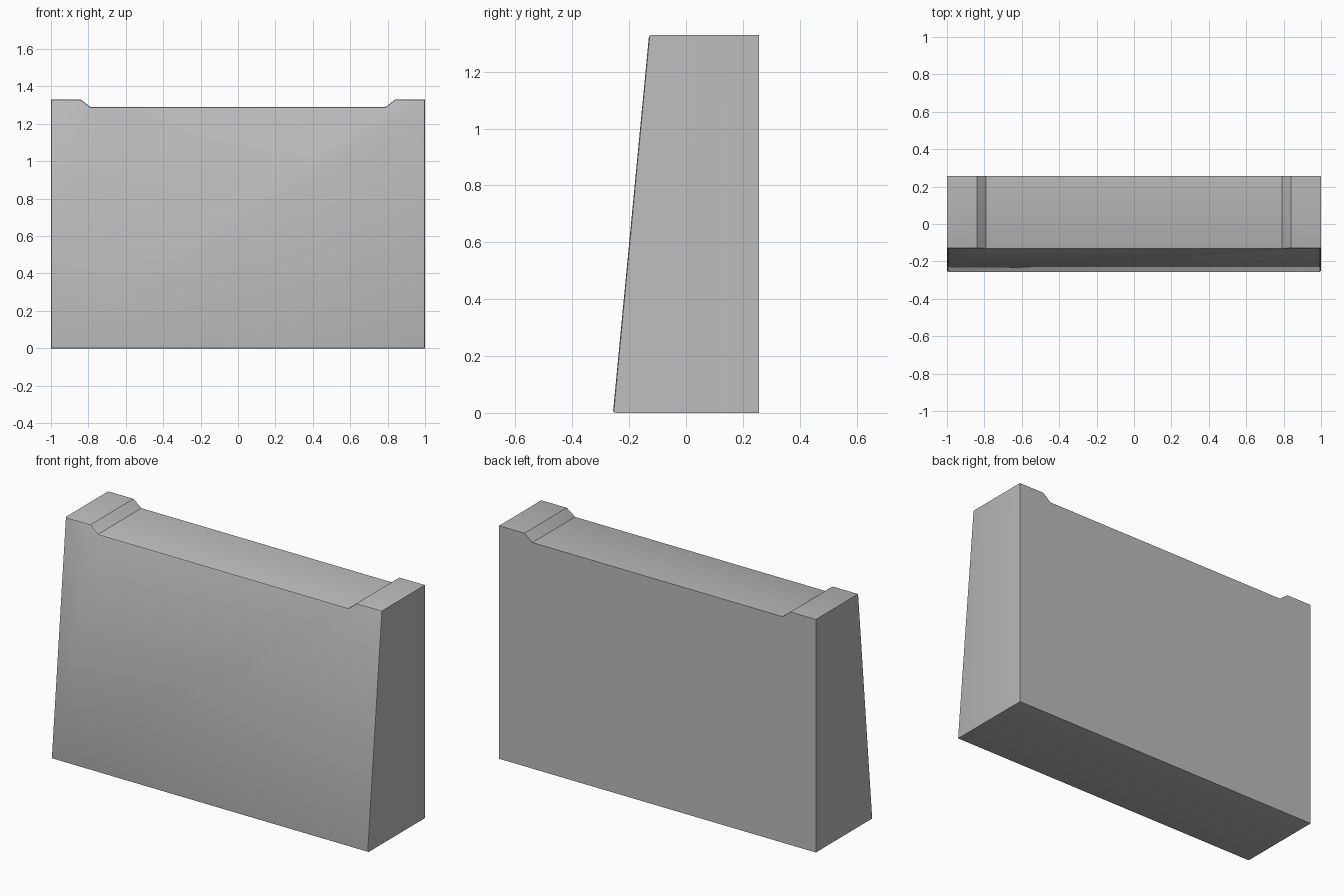
import bpy
import bmesh

cube = bpy.data.objects.get("Cube")
if cube:
    bpy.data.objects.remove(cube, do_unlink=True)

BACK_Y, FRONT_Y, TOP_FRONT_Y = 0.257, -0.257, -0.13
HEIGHT, SADDLE = 1.33, 1.29

# Plain grey stone
grey = bpy.data.materials.new("stone_grey")
grey.use_nodes = True
colour = (0.5, 0.5, 0.5, 1.0)
grey.diffuse_color = colour
grey.node_tree.nodes["Principled BSDF"].inputs["Base Color"].default_value = colour

# Wall outline: raised ends with short slopes, mirrored across x
half = [(1.0, 0.0), (1.0, HEIGHT), (0.84, HEIGHT), (0.79, SADDLE)]
outline = half + [(-x, z) for x, z in reversed(half)]


def front_y(z):
    return FRONT_Y + (TOP_FRONT_Y - FRONT_Y) * z / HEIGHT


# Wall body: vertical back, leaning front
bm = bmesh.new()
front = [bm.verts.new((x, front_y(z), z)) for x, z in outline]
back = [bm.verts.new((x, BACK_Y, z)) for x, z in outline]
front_face = bm.faces.new(front)
bm.faces.new(list(reversed(back)))
for i in range(len(outline)):
    j = (i + 1) % len(outline)
    bm.faces.new((front[i], front[j], back[j], back[i]))
bmesh.ops.recalc_face_normals(bm, faces=bm.faces)

# Softened rim around the front face
bmesh.ops.bevel(bm, geom=list(front_face.edges), offset=0.009, segments=2,
                profile=0.5, affect='EDGES', clamp_overlap=True)
bmesh.ops.recalc_face_normals(bm, faces=bm.faces)

mesh = bpy.data.meshes.new("wall_block")
bm.to_mesh(mesh)
bm.free()
mesh.materials.append(grey)
wall = bpy.data.objects.new("wall_block", mesh)
bpy.context.collection.objects.link(wall)

# Smooth rim, sharp corners
bpy.ops.object.select_all(action='DESELECT')
wall.select_set(True)
bpy.context.view_layer.objects.active = wall
bpy.ops.object.shade_smooth_by_angle(angle=0.6)
